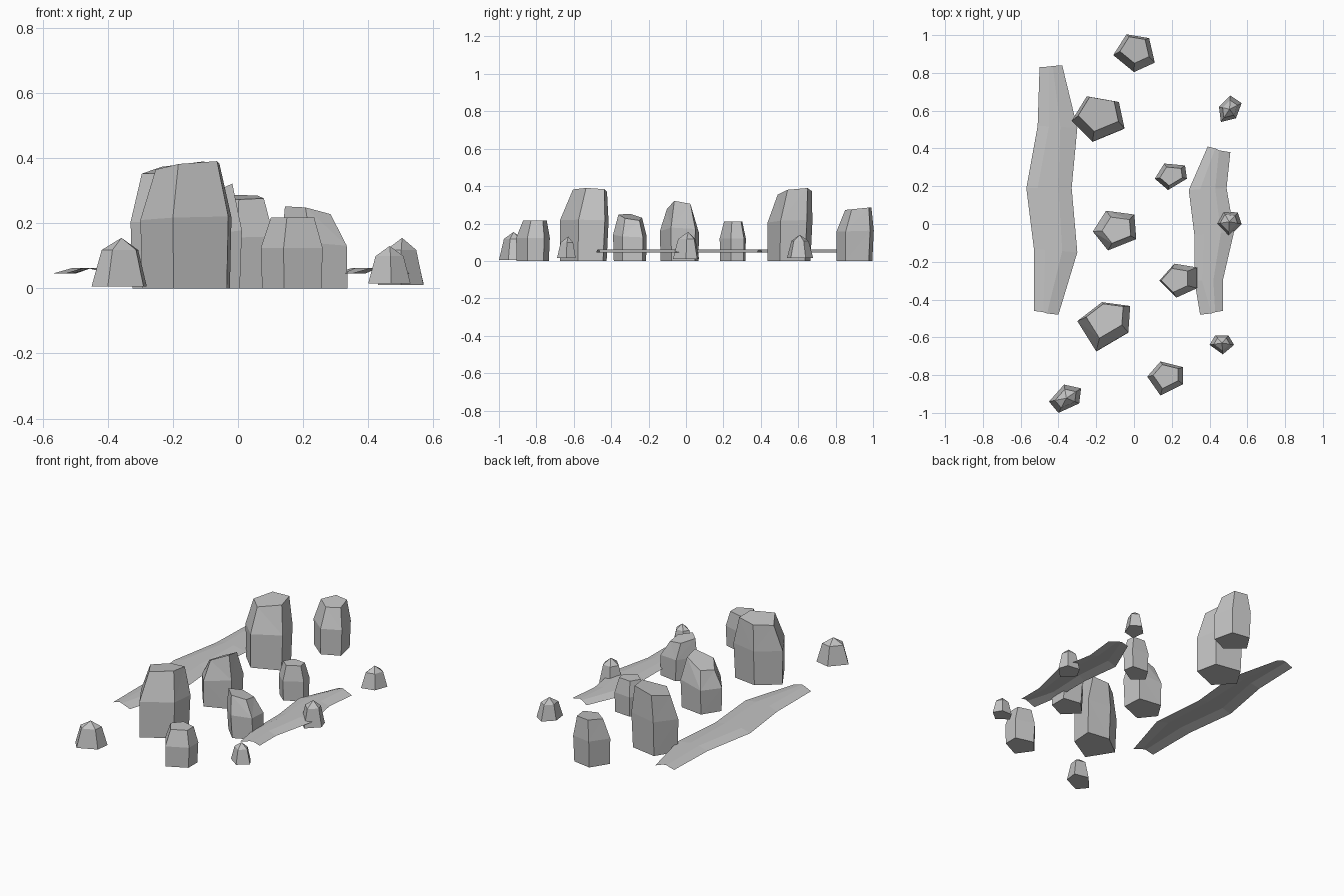
import bpy
import bmesh
from mathutils import Vector

cube = bpy.data.objects.get("Cube")
if cube:
    bpy.data.objects.remove(cube, do_unlink=True)

stone = bpy.data.materials.new("grey_stone")
stone.use_nodes = True
grey = (0.55, 0.55, 0.55, 1)
stone.diffuse_color = grey
stone.node_tree.nodes["Principled BSDF"].inputs["Base Color"].default_value = grey
UNIT = 0.01  # plan coordinates below are in hundredths


def finish(name, bm, closed=True):
    """Turn a bmesh into a flat shaded stone object."""
    if closed:
        bmesh.ops.recalc_face_normals(bm, faces=bm.faces[:])
    mesh = bpy.data.meshes.new(name)
    bm.to_mesh(mesh)
    bm.free()
    mesh.materials.append(stone)
    obj = bpy.data.objects.new(name, mesh)
    bpy.context.collection.objects.link(obj)
    return obj


def bridge(bm, lower, upper):
    """Join two rings with triangles, alternating the diagonal for a chiselled look."""
    count = len(lower)
    for i in range(count):
        j = (i + 1) % count
        if i % 2:
            bm.faces.new((lower[i], lower[j], upper[j]))
            bm.faces.new((lower[i], upper[j], upper[i]))
        else:
            bm.faces.new((lower[i], lower[j], upper[i]))
            bm.faces.new((lower[j], upper[j], upper[i]))


def plan(outline):
    points = [Vector((x, y, 0)) * UNIT for x, y in outline]
    return points, sum(points, Vector()) / len(points)


def pillar(name, outline, height, shift=(0, 0), tilt=(0, 0), taper=0.7):
    """Five sided standing stone: foot, shoulder and a slanted crown."""
    points, centre = plan(outline)
    lean = Vector((shift[0], shift[1], 0)) * UNIT
    slope = Vector((tilt[0], tilt[1], 0))
    bm = bmesh.new()
    rings = []
    for size, level, move, slant in ((0.96, 0, 0, 0), (1, 0.57, 0.2, 0.3), (taper, 1, 1, 1)):
        ring = []
        for p in points:
            offset = (p - centre) * size
            z = height * level + slope.dot(offset) * slant
            ring.append(bm.verts.new(centre + offset + lean * move + Vector((0, 0, z))))
        rings.append(ring)
    bm.faces.new(rings[0])
    bridge(bm, rings[0], rings[1])
    bridge(bm, rings[1], rings[2])
    bm.faces.new(rings[2])
    finish(name, bm)


def boulder(name, outline, height, foot):
    """Small stone with a low peak."""
    points, centre = plan(outline)
    bm = bmesh.new()
    low = [bm.verts.new(p + Vector((0, 0, foot))) for p in points]
    high = [bm.verts.new(centre.lerp(p, 0.66) + Vector((0, 0, height * 0.76))) for p in points]
    peak = bm.verts.new(centre + Vector((0, 0, height)))
    bm.faces.new(low)
    bridge(bm, low, high)
    for i, v in enumerate(high):
        bm.faces.new((v, high[(i + 1) % len(high)], peak))
    finish(name, bm)


def ridge(name, rows):
    """Thin arched strip; each row holds its y at both edges and four x positions."""
    bm = bmesh.new()
    grid = []
    for y_left, y_right, *xs in rows:
        row = []
        for k, x in enumerate(xs):
            y = y_left + (y_right - y_left) * k / 3
            z = 0.062 if k in (1, 2) else 0.045
            row.append(bm.verts.new((x * UNIT, y * UNIT, z)))
        grid.append(row)
    for near, far in zip(grid, grid[1:]):
        for k in range(3):
            bm.faces.new((near[k], near[k + 1], far[k + 1], far[k]))
    finish(name, bm, closed=False)


# Tall standing stones, from back to front
pillar("back_pillar", [(-11, 89), (-4, 100), (8, 98), (11, 85), (0, 80)],
       0.28, shift=(0, 2), tilt=(0, 0.1))
pillar("tall_back_pillar", [(-33, 54), (-25, 67), (-8, 64), (-5, 50), (-22, 43)],
       0.37, shift=(0, 3), tilt=(0.15, 0.12), taper=0.76)
pillar("left_back_pillar", [(11, 24), (16, 32), (27, 31), (28, 24), (18, 18)], 0.21)
pillar("middle_pillar", [(-22, -4), (-15, 7), (0, 5), (1, -8), (-14, -14)],
       0.28, shift=(1, 0), tilt=(0.5, -0.15), taper=0.66)
pillar("left_front_pillar", [(14, -30), (22, -21), (34, -23), (34, -34), (23, -39)],
       0.235, shift=(-3, 0), tilt=(-0.2, -0.15))
pillar("tall_front_pillar", [(-30, -52), (-17, -42), (-2, -44), (-3, -58), (-20, -68)],
       0.378, shift=(0, 3), tilt=(0.12, -0.08))
pillar("front_pillar", [(7, -81), (14, -73), (26, -76), (26, -85), (14, -91)],
       0.217, shift=(0, 1))

# Small peaked stones
boulder("back_boulder", [(45, 62), (51, 68), (57, 64), (54, 56), (46, 54)], 0.14, 0.015)
boulder("middle_boulder", [(43, 0), (47, 7), (55, 6), (57, 0), (50, -7)], 0.155, 0.01)
boulder("left_front_boulder", [(40, -64), (43, -59), (50, -59), (53, -64), (47, -69)], 0.13, 0.015)
boulder("right_front_boulder", [(-45, -94), (-37, -85), (-28, -87), (-29, -95), (-40, -100)], 0.155, 0.005)

# Low ground ridges on either side
ridge("right_ridge", [
    (-46, -48, -53, -48, -46, -40), (-13, -15, -53, -47, -38, -30),
    (19, 19, -57, -51, -40, -33), (52, 51, -51, -45, -39, -30),
    (83, 84, -50, -45, -43, -38)])
ridge("left_ridge", [
    (-48, -46, 35, 41, 43, 47), (-30, -30, 32, 36, 42, 47),
    (-6, -4, 32, 37, 46, 53), (18, 19, 29, 35, 43, 49),
    (41, 38, 39, 43, 45, 51)])
